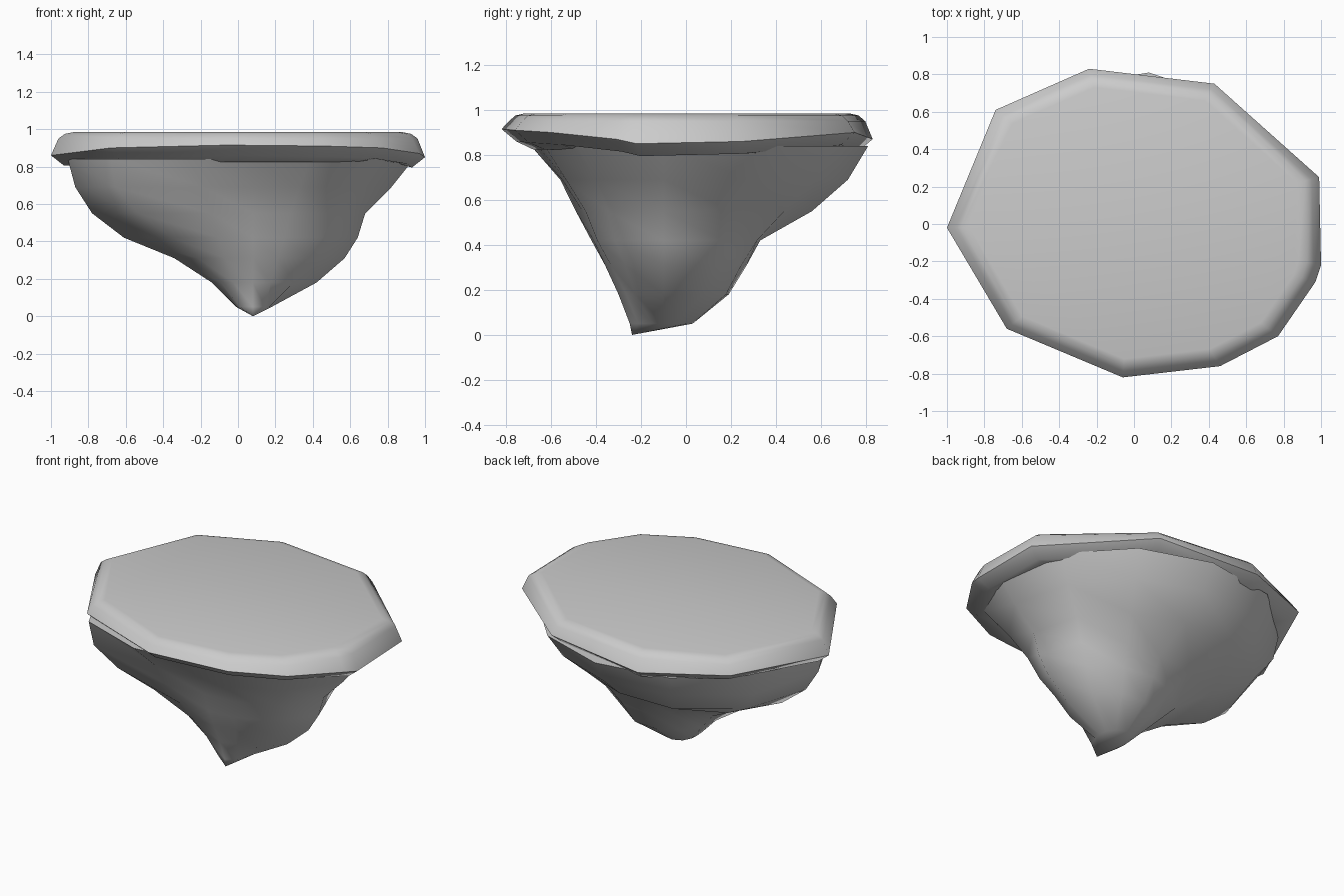
import bpy, bmesh, math

if "Cube" in bpy.data.objects:
    bpy.data.objects.remove(bpy.data.objects["Cube"])


def loft(name, rings, angle, tip=None):
    """Skin a stack of equal-length rings, cap the first, close the last."""
    bm = bmesh.new()
    loops = [[bm.verts.new(p) for p in ring] for ring in rings]
    n = len(loops[0])
    for a, b in zip(loops, loops[1:]):
        for i in range(n):
            j = (i + 1) % n
            bm.faces.new((a[i], b[i], b[j], a[j]))
    bm.faces.new(loops[0])
    if tip:
        t = bm.verts.new(tip)
        for i in range(n):
            bm.faces.new((loops[-1][i], t, loops[-1][(i + 1) % n]))
    else:
        bm.faces.new(list(reversed(loops[-1])))
    bmesh.ops.recalc_face_normals(bm, faces=bm.faces)
    mesh = bpy.data.meshes.new(name)
    bm.to_mesh(mesh)
    bm.free()
    obj = bpy.data.objects.new(name, mesh)
    bpy.context.collection.objects.link(obj)
    bpy.ops.object.select_all(action='DESELECT')
    obj.select_set(True)
    bpy.context.view_layer.objects.active = obj
    bpy.ops.object.shade_smooth_by_angle(angle=math.radians(angle))
    return obj


# Flat-topped slab: irregular outline with the height of its widest edge
outline = [(1.0, -0.22, 0.85), (0.99, 0.25, 0.86), (0.43, 0.75, 0.90),
           (-0.24, 0.83, 0.87), (-0.74, 0.61, 0.90), (-1.0, -0.02, 0.86),
           (-0.68, -0.56, 0.90), (-0.06, -0.82, 0.915), (0.46, -0.76, 0.91),
           (0.77, -0.60, 0.90), (0.97, -0.31, 0.87)]


def scaled(s, z):
    return [(x * s, y * s, z) for x, y, _ in outline]


slab = [scaled(0.88, 0.984), scaled(0.925, 0.975), scaled(0.96, 0.95), outline,
        [(x * 0.93, y * 0.92, z - 0.055) for x, y, z in outline],
        scaled(0.83, 0.825)]
loft("grass_slab", slab, 50)

# Hanging rock: radii every 30 degrees from +x, at descending heights
profile = {
    0.84: (.86, .86, .88, .91, .96, .98, .99, .88, .68, .56, .61, .76),
    0.69: (.74, .75, .78, .82, .88, .95, .95, .85, .53, .45, .50, .61),
    0.55: (.60, .60, .62, .66, .76, .84, .86, .71, .45, .36, .40, .50),
    0.42: (.56, .53, .48, .43, .48, .59, .69, .50, .37, .31, .34, .43),
    0.31: (.49, .45, .40, .37, .36, .38, .42, .34, .30, .26, .27, .34),
    0.18: (.34, .34, .32, .29, .26, .24, .22, .20, .21, .20, .19, .25),
    0.05: (.10, .11, .12, .13, .12, .10, .09, .10, .14, .15, .13, .10),
}
rock = []
for z, radii in profile.items():
    rock.append([(0.08 + r * math.cos(math.radians(30 * i)),
                  -0.10 + r * math.sin(math.radians(30 * i)), z)
                 for i, r in enumerate(radii)])
loft("hanging_rock", rock, 60, tip=(0.08, -0.24, 0.0))
